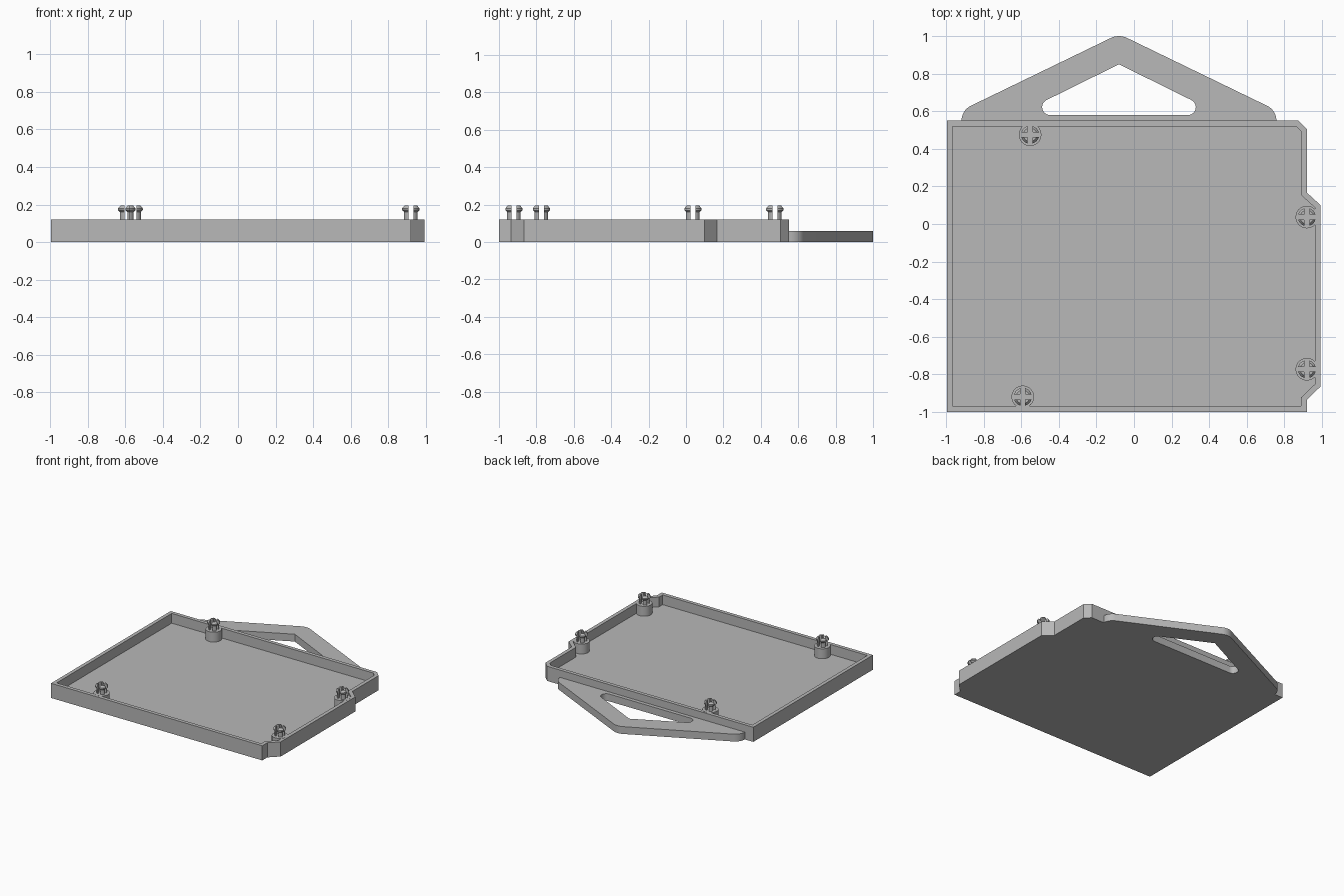
import bpy, bmesh
from math import sin, cos, asin, pi, radians

cube = bpy.data.objects.get("Cube")
if cube:
    bpy.data.objects.remove(cube, do_unlink=True)

grey = bpy.data.materials.new("plain grey")
grey.use_nodes = True
colour = (0.48, 0.48, 0.48, 1)
grey.diffuse_color = colour
grey.node_tree.nodes["Principled BSDF"].inputs["Base Color"].default_value = colour


def finish(bm, name, smooth=True):
    bmesh.ops.recalc_face_normals(bm, faces=bm.faces)
    mesh = bpy.data.meshes.new(name)
    bm.to_mesh(mesh)
    bm.free()
    obj = bpy.data.objects.new(name, mesh)
    bpy.context.collection.objects.link(obj)
    mesh.materials.append(grey)
    if smooth:
        bpy.ops.object.select_all(action="DESELECT")
        obj.select_set(True)
        bpy.context.view_layer.objects.active = obj
        bpy.ops.object.shade_smooth_by_angle(angle=radians(35))
    return obj


def arc(cx, cy, r, start, end, steps=8):
    """Points along an arc, angles in degrees."""
    angles = [radians(start + (end - start) * i / steps) for i in range(steps + 1)]
    return [(cx + r * cos(a), cy + r * sin(a)) for a in angles]


# Tray: notched outline raised to a block, then hollowed inside a thin rim
WALL, HEIGHT, FLOOR = 0.03, 0.12, 0.04
outline = [(-0.995, -1), (0.92, -1), (0.92, -0.935), (0.993, -0.865), (0.993, 0.1),
           (0.92, 0.167), (0.92, 0.505), (0.875, 0.55), (-0.995, 0.55)]
bm = bmesh.new()
base = bm.faces.new([bm.verts.new((x, y, 0)) for x, y in outline])
out = bmesh.ops.extrude_face_region(bm, geom=[base])["geom"]
bmesh.ops.translate(bm, verts=[g for g in out if isinstance(g, bmesh.types.BMVert)],
                    vec=(0, 0, HEIGHT))
bmesh.ops.recalc_face_normals(bm, faces=bm.faces)
top = max(bm.faces, key=lambda f: f.calc_center_median().z)
bmesh.ops.inset_region(bm, faces=[top], thickness=WALL, use_even_offset=True)
pit = bmesh.ops.extrude_discrete_faces(bm, faces=[top])["faces"][0]
bmesh.ops.translate(bm, verts=pit.verts, vec=(0, 0, FLOOR - HEIGHT))
finish(bm, "tray", smooth=False)

# Handle: rounded triangular plate with a triangular grip hole, mirrored about its middle
MID = -0.08
half_outer = arc(MID + 0.75, 0.55, 0.088, 0, 64) + arc(MID, 0.9, 0.1, 64, 90, 4)
half_hole = arc(MID + 0.367, 0.622, 0.042, -90, 64, 12) + [(MID, 0.85)]


def mirrored(points):
    return points + [(2 * MID - x, y) for x, y in reversed(points[:-1])]


curve = bpy.data.curves.new("handle", "CURVE")
curve.dimensions = "2D"
curve.fill_mode = "BOTH"
curve.extrude = 0.03
for loop in (mirrored(half_outer), mirrored(half_hole)):
    spline = curve.splines.new("POLY")
    spline.points.add(len(loop) - 1)
    for point, (x, y) in zip(spline.points, loop):
        point.co = (x, y, 0, 1)
    spline.use_cyclic_u = True
source = bpy.data.objects.new("handle_outline", curve)
bpy.context.collection.objects.link(source)
bpy.context.view_layer.update()
mesh = bpy.data.meshes.new_from_object(
    source.evaluated_get(bpy.context.evaluated_depsgraph_get()))
bm = bmesh.new()
bm.from_mesh(mesh)
bpy.data.objects.remove(source, do_unlink=True)
bpy.data.meshes.remove(mesh)
bmesh.ops.remove_doubles(bm, verts=bm.verts, dist=0.0001)
bmesh.ops.translate(bm, verts=bm.verts, vec=(0, 0, 0.03))
finish(bm, "handle")

# Snap posts: a round collar carrying four prongs with barbed heads
SLOT, COLLAR_TOP, STEPS = 0.013, 0.121, 6
prong_profile = [(0.02, 0.115), (0.038, 0.115), (0.038, 0.16), (0.048, 0.17),
                 (0.048, 0.18), (0.036, 0.195), (0.02, 0.195)]


def add_prong(bm, turn):
    rows = []
    for r, z in prong_profile:
        gap = asin(SLOT / r)
        angles = [turn + gap + (pi / 2 - 2 * gap) * i / STEPS for i in range(STEPS + 1)]
        rows.append([bm.verts.new((r * cos(a), r * sin(a), z)) for a in angles])
    for a, b in zip(rows, rows[1:] + rows[:1]):
        for i in range(STEPS):
            bm.faces.new((a[i], a[i + 1], b[i + 1], b[i]))
    for end in (0, -1):
        bm.faces.new([row[end] for row in rows])


def add_post(name, x, y):
    bm = bmesh.new()
    depth = COLLAR_TOP - FLOOR + 0.01
    collar = bmesh.ops.create_cone(bm, cap_ends=True, segments=32, radius1=0.06,
                                   radius2=0.06, depth=depth)
    bmesh.ops.translate(bm, verts=collar["verts"], vec=(0, 0, COLLAR_TOP - depth / 2))
    for quarter in range(4):
        add_prong(bm, quarter * pi / 2)
    finish(bm, name).location = (x, y, 0)


add_post("back_right_post", -0.553, 0.475)
add_post("back_left_post", 0.92, 0.037)
add_post("front_left_post", 0.92, -0.773)
add_post("front_right_post", -0.592, -0.92)
